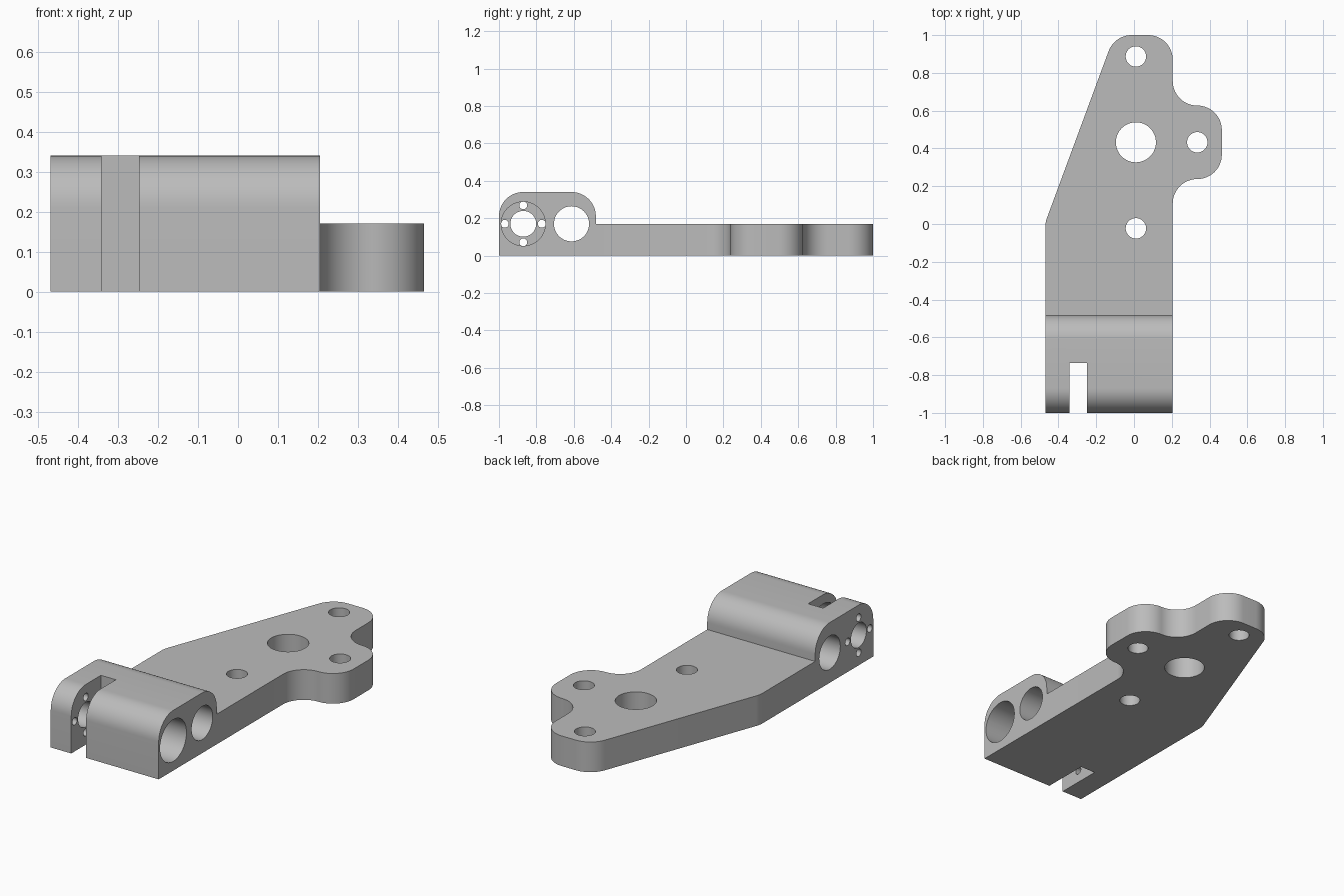
import bpy, bmesh, math
from mathutils import Vector, Matrix

if "Cube" in bpy.data.objects:
    bpy.data.objects.remove(bpy.data.objects["Cube"])

R = 0.13                      # common fillet radius
LEFT, RIGHT = -0.469, 0.205   # body side faces
THICK, TALL = 0.17, 0.34

grey = bpy.data.materials.new("light_grey")
grey.diffuse_color = (0.5, 0.5, 0.5, 1)
grey.use_nodes = True
grey.node_tree.nodes["Principled BSDF"].inputs["Base Color"].default_value = grey.diffuse_color


def fillet(points, steps=14):
    """Round the corners of a closed 2D outline; points are (x, y, radius)."""
    out, n = [], len(points)
    for i, (x, y, r) in enumerate(points):
        p = Vector((x, y))
        if r == 0:
            out.append(p)
            continue
        a = (Vector(points[i - 1][:2]) - p).normalized()
        b = (Vector(points[(i + 1) % n][:2]) - p).normalized()
        half = a.angle(b) / 2
        centre = p + (a + b).normalized() * r / math.sin(half)
        start = p + a * r / math.tan(half) - centre
        end = p + b * r / math.tan(half) - centre
        sweep = math.atan2(start.x * end.y - start.y * end.x, start.dot(end))
        for k in range(steps + 1):
            out.append(centre + Matrix.Rotation(sweep * k / steps, 2) @ start)
    return out


def finish(name, bm):
    bmesh.ops.remove_doubles(bm, verts=bm.verts, dist=1e-4)
    bmesh.ops.recalc_face_normals(bm, faces=bm.faces)
    mesh = bpy.data.meshes.new(name)
    bm.to_mesh(mesh)
    bm.free()
    mesh.materials.append(grey)
    obj = bpy.data.objects.new(name, mesh)
    bpy.context.collection.objects.link(obj)
    return obj


def extrude(name, outline, axis, lo, hi):
    """Extrude a 2D outline along z (outline in xy) or x (outline in yz)."""
    def place(p, t):
        return (p.x, p.y, t) if axis == 'z' else (t, p.x, p.y)
    bm = bmesh.new()
    low = [bm.verts.new(place(p, lo)) for p in outline]
    high = [bm.verts.new(place(p, hi)) for p in outline]
    bm.faces.new(low)
    bm.faces.new(high)
    n = len(low)
    for i in range(n):
        j = (i + 1) % n
        bm.faces.new((low[i], low[j], high[j], high[i]))
    return finish(name, bm)


def circle(cx, cy, r, n=48):
    return [Vector((cx + r * math.cos(2 * math.pi * i / n),
                    cy + r * math.sin(2 * math.pi * i / n))) for i in range(n)]


def combine(target, tool, operation):
    mod = target.modifiers.new(operation.lower(), 'BOOLEAN')
    mod.operation, mod.solver, mod.object = operation, 'EXACT', tool
    bpy.context.view_layer.objects.active = target
    bpy.ops.object.modifier_apply(modifier=mod.name)
    bpy.data.objects.remove(tool, do_unlink=True)


# Flat plate with a tapered side and a rounded mounting lobe
plate = fillet([
    (LEFT, -0.55, 0), (RIGHT, -0.55, 0),
    (RIGHT, 0.238, R), (0.465, 0.238, R - 0.0005),
    (0.465, 0.627, R - 0.0005), (RIGHT, 0.627, R),
    (RIGHT, 1.0, R), (-0.103, 1.0, R), (LEFT, 0.01, R)])
body = extrude("bracket_body", plate, 'z', 0, THICK)

# Raised clamp block with rounded top edges
block = fillet([(-1, 0, 0), (-0.482, 0, 0), (-0.482, TALL, R), (-1, TALL, R)])
combine(body, extrude("clamp_block", block, 'x', LEFT, RIGHT), 'UNION')

# Vertical plate holes
for x, y, r in [(0.01, 0.887, 0.054), (0.01, 0.4325, 0.106),
                (0.335, 0.4325, 0.054), (0.01, -0.023, 0.054)]:
    combine(body, extrude("hole", circle(x, y, r), 'z', -0.1, 0.3), 'DIFFERENCE')

# Slot through the front of the block
slot = [Vector(p) for p in ((-0.341, -1.1), (-0.248, -1.1),
                            (-0.248, -0.735), (-0.341, -0.735))]
combine(body, extrude("slot", slot, 'z', -0.1, 0.5), 'DIFFERENCE')

# Cross bores: through bore, wide bore up to the slot, narrow bore in the ear
bores = [(-0.612, 0.17, 0.094, -0.6, 0.4),
         (-0.87, 0.17, 0.118, -0.29, 0.4),
         (-0.87, 0.17, 0.069, -0.6, -0.29)]
# Four screw holes around the narrow bore
for k in range(4):
    a = k * math.pi / 2
    bores.append((-0.87 + 0.099 * math.cos(a), 0.17 + 0.099 * math.sin(a),
                  0.021, -0.6, -0.29))
for y, z, r, lo, hi in bores:
    combine(body, extrude("bore", circle(y, z, r), 'x', lo, hi), 'DIFFERENCE')

# Smooth the round surfaces, keep the edges sharp
bpy.ops.object.select_all(action='DESELECT')
body.select_set(True)
bpy.context.view_layer.objects.active = body
bpy.ops.object.shade_smooth_by_angle(angle=math.radians(30))
